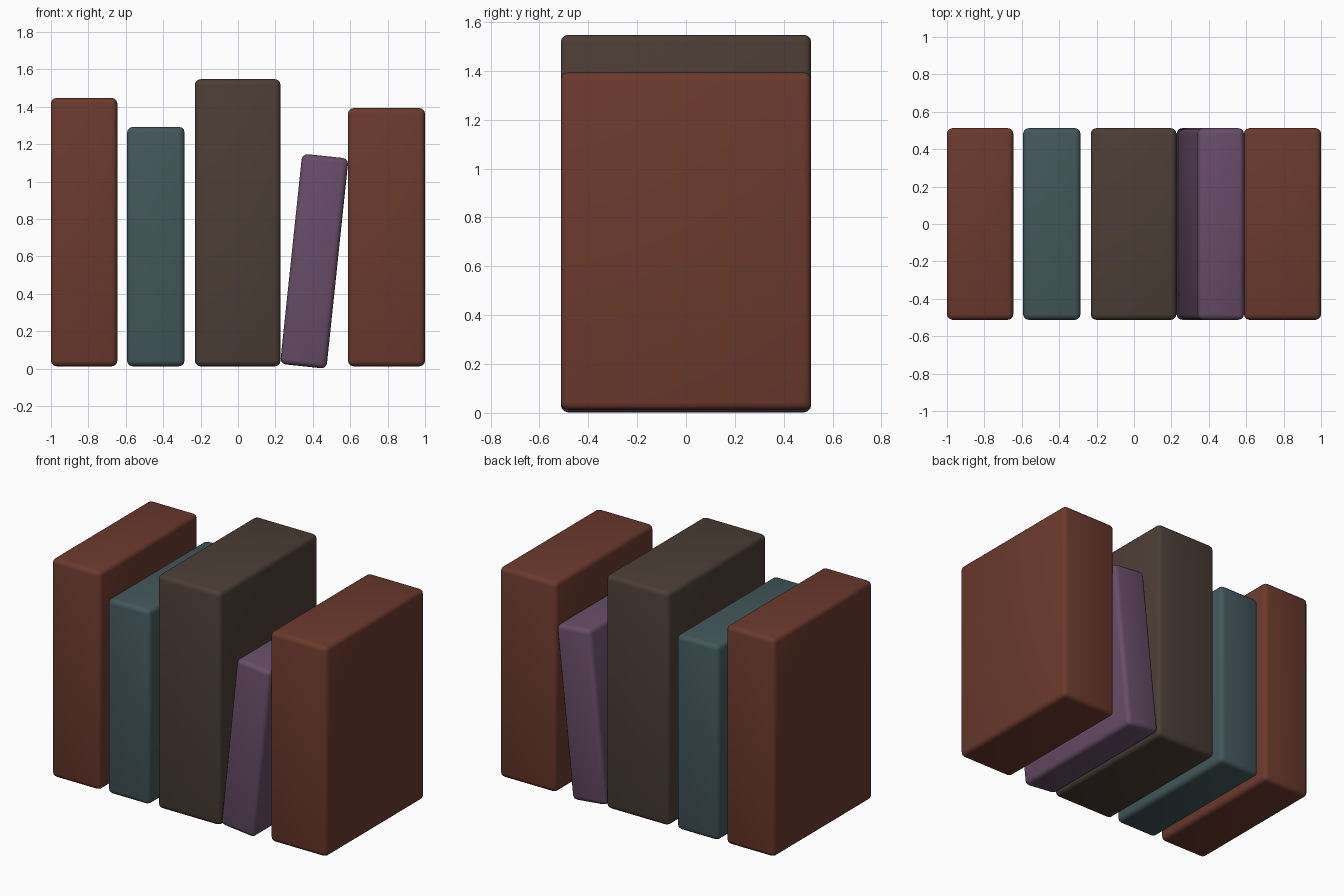
import bpy
import math

if "Cube" in bpy.data.objects:
    bpy.data.objects.remove(bpy.data.objects["Cube"])

DEPTH = 1.025
BEVEL = 0.03


def srgb(r, g, b):
    lin = [((c / 255 + 0.055) / 1.055) ** 2.4 for c in (r, g, b)]
    return (*lin, 1.0)


def material(name, rgb):
    mat = bpy.data.materials.new(name)
    mat.diffuse_color = srgb(*rgb)
    mat.use_nodes = True
    mat.node_tree.nodes["Principled BSDF"].inputs["Base Color"].default_value = mat.diffuse_color
    return mat


russet = material("russet", (107, 58, 44))
teal = material("slate teal", (66, 87, 91))
brown = material("dark brown", (76, 61, 53))
purple = material("dusty purple", (103, 76, 104))


def book(name, x, z, width, height, mat, tilt=0.0):
    """Rounded block centred on (x, z), leaning right by tilt degrees."""
    bpy.ops.mesh.primitive_cube_add(size=1, location=(x, 0, z))
    ob = bpy.context.object
    ob.name = name
    ob.scale = (width, DEPTH, height)
    bpy.ops.object.transform_apply(location=False, rotation=False, scale=True)
    ob.rotation_euler.y = math.radians(tilt)
    ob.data.materials.append(mat)
    # Softly rounded edges
    bev = ob.modifiers.new("rounded edges", 'BEVEL')
    bev.width = BEVEL
    bev.segments = 3
    bpy.ops.object.modifier_apply(modifier=bev.name)
    bpy.ops.object.shade_smooth_by_angle(angle=math.radians(40))
    return ob


# Upright books: name, left, right, top, colour
BOTTOM = 0.012
for name, left, right, top, mat in (
    ("left_book", -1.0, -0.645, 1.447, russet),
    ("short_book", -0.593, -0.286, 1.292, teal),
    ("tall_book", -0.231, 0.227, 1.547, brown),
    ("right_book", 0.588, 1.0, 1.393, russet),
):
    book(name, (left + right) / 2, (BOTTOM + top) / 2,
         right - left, top - BOTTOM, mat)

# Thin book leaning against the right one
book("leaning_book", 0.408, 0.574, 0.249, 1.13, purple, tilt=6)
